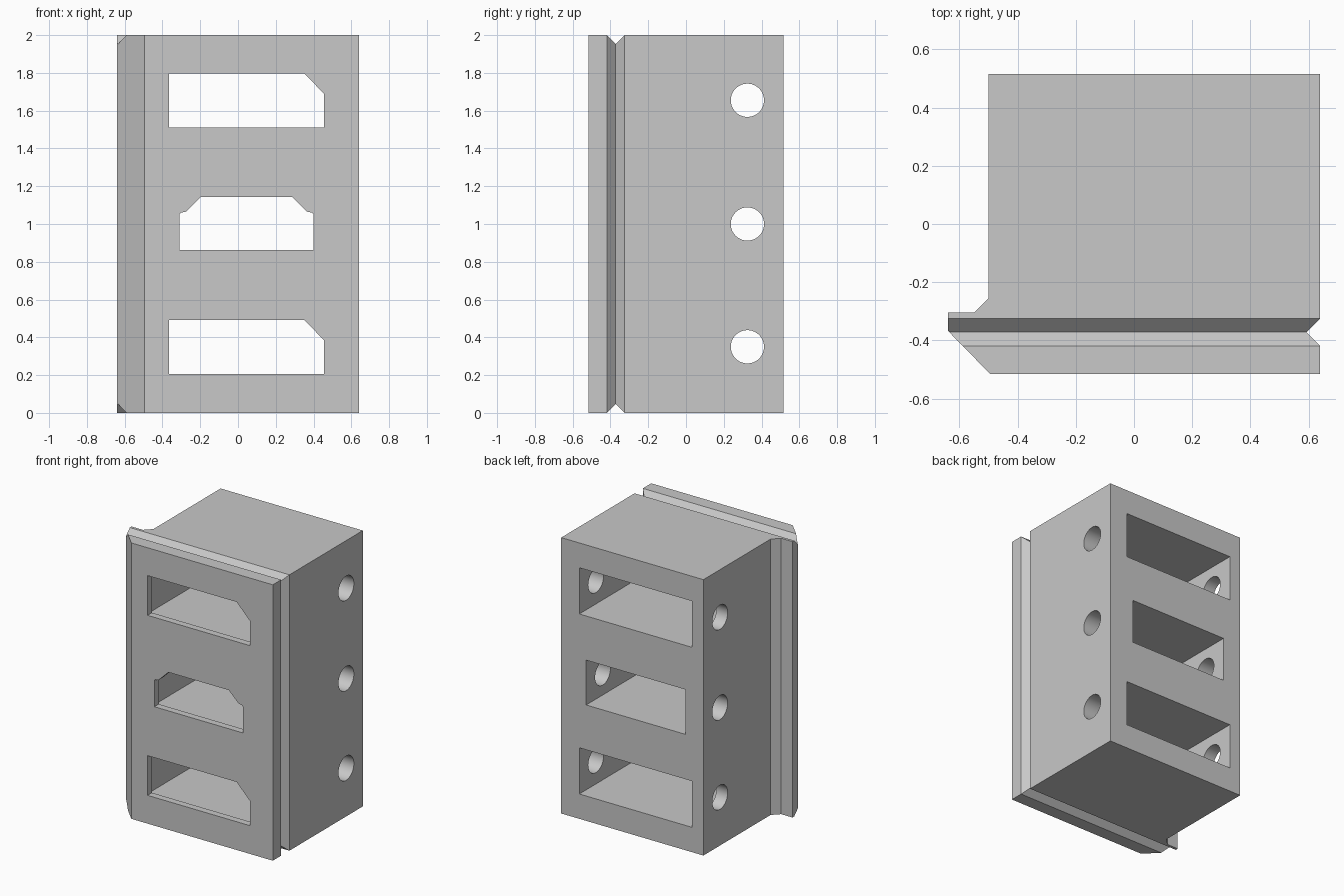
import bpy, bmesh, math
from mathutils import Vector

if "Cube" in bpy.data.objects:
    bpy.data.objects.remove(bpy.data.objects["Cube"], do_unlink=True)

# One plain grey for the whole housing
grey = bpy.data.materials.new("plain_grey")
grey.use_nodes = True
colour = (0.58, 0.58, 0.58, 1)
grey.diffuse_color = colour
grey.node_tree.nodes["Principled BSDF"].inputs["Base Color"].default_value = colour

# Where a profile point (u, v) and a depth t end up in space
PLACE = {
    "x": lambda u, v, t: Vector((t, u, v)),
    "y": lambda u, v, t: Vector((u, t, v)),
    "z": lambda u, v, t: Vector((u, v, t)),
}


def prism(name, outline, axis, start, end):
    """Extrude a closed outline along an axis."""
    bm = bmesh.new()
    face = bm.faces.new([bm.verts.new(PLACE[axis](u, v, start)) for u, v in outline])
    sweep = bmesh.ops.extrude_face_region(bm, geom=[face])
    moved = [g for g in sweep["geom"] if isinstance(g, bmesh.types.BMVert)]
    bmesh.ops.translate(bm, verts=moved, vec=PLACE[axis](0, 0, end - start))
    bmesh.ops.recalc_face_normals(bm, faces=bm.faces)
    mesh = bpy.data.meshes.new(name)
    bm.to_mesh(mesh)
    bm.free()
    mesh.materials.append(grey)
    obj = bpy.data.objects.new(name, mesh)
    bpy.context.collection.objects.link(obj)
    return obj


def rect(x0, x1, z0, z1):
    return [(x0, z0), (x1, z0), (x1, z1), (x0, z1)]


def cut(target, cutter):
    cutter.hide_render = True
    mod = target.modifiers.new("cut", "BOOLEAN")
    mod.operation = "DIFFERENCE"
    mod.solver = "EXACT"
    mod.object = cutter
    bpy.context.view_layer.objects.active = target
    bpy.ops.object.modifier_apply(modifier=mod.name)
    bpy.data.objects.remove(cutter, do_unlink=True)


# Body with the side lip and the notch on the opposite side
RIGHT, GROOVE_Y, GROOVE = 0.64, -0.372, 0.047
housing = prism("socket_housing", [
    (-0.5, 0.515), (RIGHT, 0.515),
    (RIGHT, GROOVE_Y + GROOVE), (RIGHT - GROOVE, GROOVE_Y), (RIGHT, GROOVE_Y - GROOVE),
    (RIGHT, -0.515), (-0.495, -0.515), (-0.64, -0.367), (-0.64, -0.305),
    (-0.55, -0.305), (-0.5, -0.255),
], "z", 0, 2)

# V grooves across the top and bottom
for edge, out in ((2, 1), (0, -1)):
    wide = 0.1
    tip = edge - out * GROOVE
    cut(housing, prism("groove_cutter", [
        (GROOVE_Y, tip), (GROOVE_Y + wide, tip + out * wide),
        (GROOVE_Y - wide, tip + out * wide)], "x", -1, 1))

# Chambers open at the back, narrower windows through the front plate
PLATE_BACK = -0.465
for base in (0.205, 1.51):
    cut(housing, prism("chamber_cutter", rect(-0.41, 0.495, base - 0.025, base + 0.31),
                       "y", PLATE_BACK, 0.7))
    cut(housing, prism("window_cutter", [
        (-0.365, base), (0.455, base), (0.455, base + 0.18),
        (0.35, base + 0.288), (-0.365, base + 0.288)], "y", -0.7, -0.4))

cut(housing, prism("chamber_cutter", rect(-0.355, 0.44, 0.84, 1.165), "y", PLATE_BACK, 0.7))
cut(housing, prism("window_cutter", [
    (-0.31, 0.862), (0.4, 0.862), (0.4, 1.052), (0.392, 1.06), (0.366, 1.065),
    (0.287, 1.142), (-0.197, 1.142), (-0.276, 1.065), (-0.302, 1.06), (-0.31, 1.052),
], "y", -0.7, -0.4))

# Round holes right through both side walls
for z in (0.35, 1.0, 1.655):
    ring = [(0.325 + 0.088 * math.cos(math.tau * i / 48),
             z + 0.088 * math.sin(math.tau * i / 48)) for i in range(48)]
    cut(housing, prism("hole_cutter", ring, "x", -1, 1))

bpy.ops.object.select_all(action="DESELECT")
housing.select_set(True)
bpy.context.view_layer.objects.active = housing
bpy.ops.object.shade_smooth_by_angle(angle=math.radians(30))
